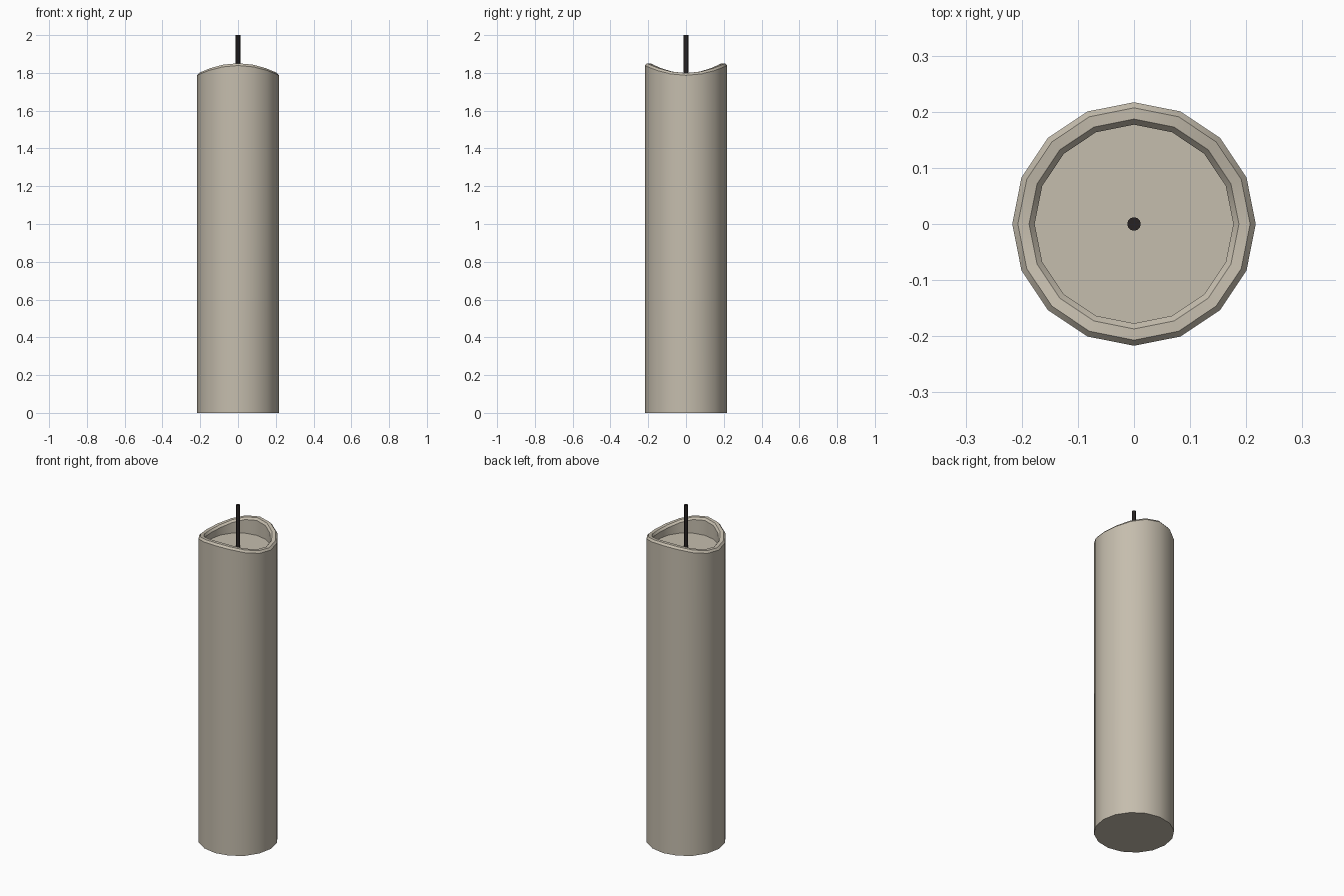
import bpy, bmesh, math

if "Cube" in bpy.data.objects:
    bpy.data.objects.remove(bpy.data.objects["Cube"])

SIDES = 16

def material(name, color):
    m = bpy.data.materials.new(name)
    m.diffuse_color = (*color, 1)
    m.use_nodes = True
    m.node_tree.nodes["Principled BSDF"].inputs["Base Color"].default_value = m.diffuse_color
    return m

def make_object(name, bm, mat):
    bmesh.ops.recalc_face_normals(bm, faces=bm.faces)
    mesh = bpy.data.meshes.new(name)
    bm.to_mesh(mesh)
    bm.free()
    mesh.materials.append(mat)
    ob = bpy.data.objects.new(name, mesh)
    bpy.context.collection.objects.link(ob)
    bpy.ops.object.select_all(action='DESELECT')
    ob.select_set(True)
    bpy.context.view_layer.objects.active = ob
    bpy.ops.object.shade_smooth_by_angle(angle=math.radians(30))
    return ob

wax = material("warm_wax", (0.56, 0.51, 0.42))
char = material("charred_wick", (0.02, 0.016, 0.016))

# Candle body: rings of (radius, height, wave amplitude), from base to melted well
rings = [(0.217, 0.0, 0.0), (0.217, 1.813, 0.026), (0.207, 1.825, 0.026),
         (0.187, 1.825, 0.026), (0.177, 1.813, 0.026), (0.177, 1.75, 0.0)]
bm = bmesh.new()
loops = []
for r, z, wave in rings:
    loop = []
    for i in range(SIDES):
        a = 2 * math.pi * i / SIDES
        loop.append(bm.verts.new((r * math.cos(a), r * math.sin(a),
                                  z - wave * math.cos(2 * a))))
    loops.append(loop)
for lo, hi in zip(loops, loops[1:]):
    for i in range(SIDES):
        j = (i + 1) % SIDES
        bm.faces.new((lo[i], lo[j], hi[j], hi[i]))
bm.faces.new(loops[0][::-1])   # base
bm.faces.new(loops[-1])        # floor of the well
make_object("candle_body", bm, wax)

# Wick
bm = bmesh.new()
bmesh.ops.create_cone(bm, cap_ends=True, segments=12, radius1=0.012,
                      radius2=0.012, depth=0.26)
bmesh.ops.translate(bm, verts=bm.verts, vec=(0, 0, 1.87))
make_object("wick", bm, char)
